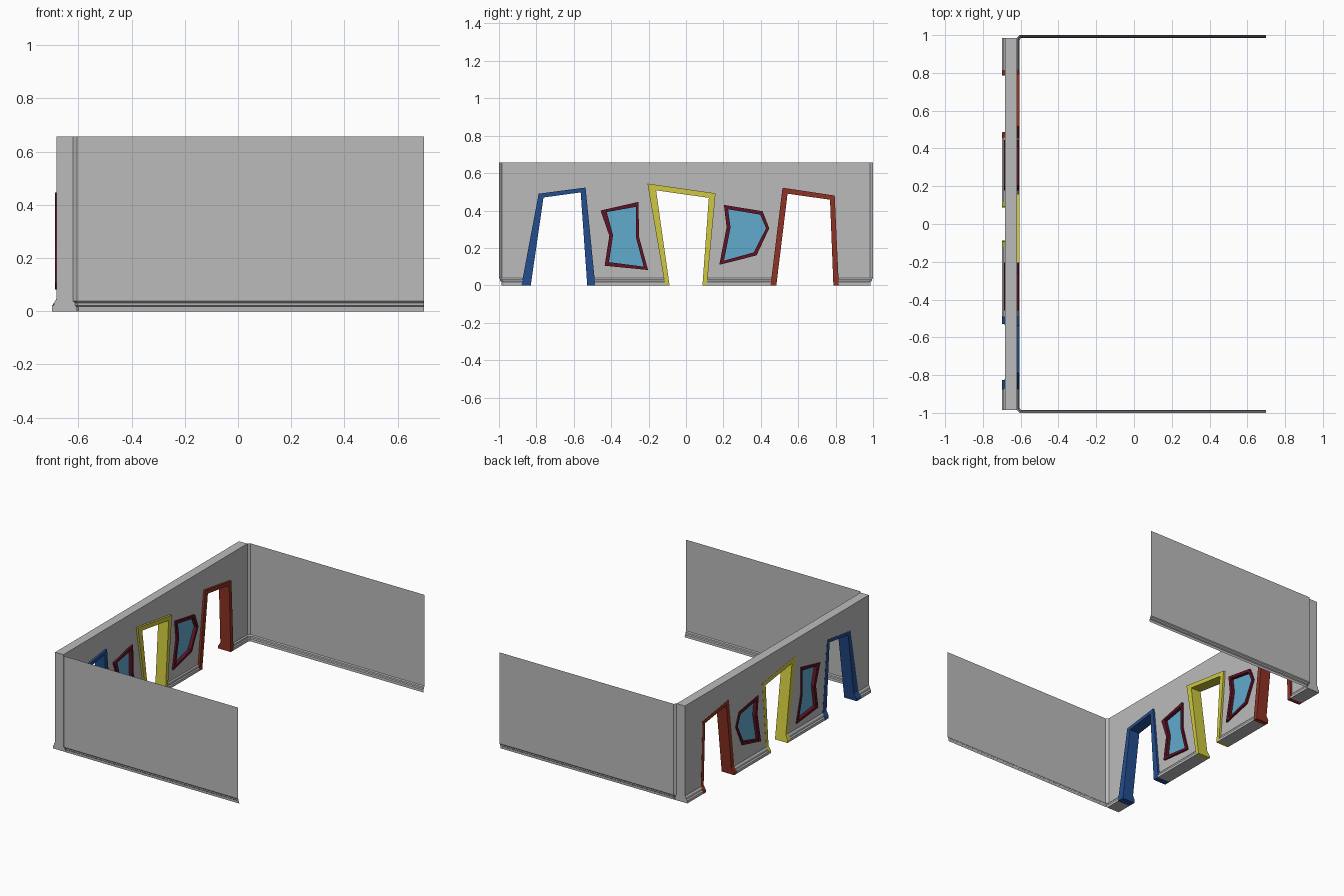
import bpy, bmesh

if "Cube" in bpy.data.objects:
    bpy.data.objects.remove(bpy.data.objects["Cube"])

def material(name, rgb):
    m = bpy.data.materials.new(name)
    m.diffuse_color = (*rgb, 1)
    m.use_nodes = True
    m.node_tree.nodes["Principled BSDF"].inputs["Base Color"].default_value = m.diffuse_color
    return m

GREY = material("wall grey", (0.50, 0.50, 0.50))
BLUE = material("door blue", (0.017, 0.075, 0.27))
YELLOW = material("door yellow", (0.62, 0.58, 0.05))
RED = material("door red", (0.27, 0.032, 0.017))
MAROON = material("window maroon", (0.115, 0.007, 0.018))
GLASS = material("glass blue", (0.12, 0.40, 0.61))

H, END = 0.656, 0.985      # wall height, half length of back wall

def finish(name, bm, mat):
    bmesh.ops.recalc_face_normals(bm, faces=bm.faces)
    me = bpy.data.meshes.new(name)
    bm.to_mesh(me)
    bm.free()
    me.materials.append(mat)
    ob = bpy.data.objects.new(name, me)
    bpy.context.collection.objects.link(ob)
    return ob

def prism(name, loop, mat):
    """Closed solid between two matching 3D loops made by loop(0), loop(1)."""
    bm = bmesh.new()
    a, b = ([bm.verts.new(p) for p in loop(k)] for k in (0, 1))
    bm.faces.new(a)
    bm.faces.new(b)
    for i in range(len(a)):
        j = (i + 1) % len(a)
        bm.faces.new((a[i], a[j], b[j], b[i]))
    return finish(name, bm, mat)

def plate(name, yz, x0, x1, mat):
    return prism(name, lambda k: [((x0, x1)[k], y, z) for y, z in yz], mat)

def profile_wall(name, xz, mat, half=END):
    return prism(name, lambda k: [(x, (-half, half)[k], z) for x, z in xz], mat)

def ring(name, outer, inner, x0, x1, mat):
    """Closed frame between an outer and an inner outline."""
    bm = bmesh.new()
    loops = [[bm.verts.new((x, y, z)) for y, z in pts]
             for pts, x in ((outer, x0), (outer, x1), (inner, x1), (inner, x0))]
    n = len(outer)
    for k in range(4):
        a, b = loops[k], loops[(k + 1) % 4]
        for i in range(n):
            j = (i + 1) % n
            bm.faces.new((a[i], a[j], b[j], b[i]))
    return finish(name, bm, mat)

def boolean(ob, other, op):
    """Apply a boolean and remove the helper."""
    mod = ob.modifiers.new("cut", 'BOOLEAN')
    mod.operation, mod.object, mod.solver = op, other, 'EXACT'
    other.hide_render = True
    dg = bpy.context.evaluated_depsgraph_get()
    me = bpy.data.meshes.new_from_object(ob.evaluated_get(dg))
    ob.modifiers.clear()
    ob.data = me
    bpy.data.objects.remove(other)

# back wall with skirting on both sides
back_wall = profile_wall("back_wall", [
    (-0.70, 0), (-0.70, 0.018), (-0.692, 0.024), (-0.690, 0.036), (-0.682, 0.046),
    (-0.682, H), (-0.62, H), (-0.62, 0.040), (-0.613, 0.032), (-0.612, 0.022),
    (-0.606, 0.017), (-0.606, 0)], GREY)

# crooked doorways: outer and inner outline (y, z)
doors = [
    ("blue", BLUE,
     [(-0.88, 0), (-0.788, 0.49), (-0.537, 0.523), (-0.485, 0)],
     [(-0.83, 0), (-0.762, 0.470), (-0.563, 0.497), (-0.528, 0)]),
    ("yellow", YELLOW,
     [(-0.112, 0), (-0.206, 0.544), (0.158, 0.492), (0.112, 0)],
     [(-0.088, 0), (-0.160, 0.508), (0.122, 0.468), (0.088, 0)]),
    ("red", RED,
     [(0.452, 0), (0.516, 0.522), (0.795, 0.48), (0.817, 0)],
     [(0.483, 0), (0.543, 0.490), (0.770, 0.458), (0.788, 0)]),
]
for name, mat, outer, inner in doors:
    hole = [(outer[0][0], -0.1), *outer, (outer[-1][0], -0.1)]
    boolean(back_wall, plate("cutter", hole, -0.8, -0.5, GREY), 'DIFFERENCE')
    low = lambda pts: [(pts[0][0], -0.05), *pts, (pts[-1][0], -0.05)]
    frame = plate(name + "_door_frame", low(outer) + low(inner)[::-1], -0.8, -0.5, mat)
    # trim the frame to the wall thickness, following the outer skirting
    body = profile_wall("helper", [
        (-0.70, 0), (-0.70, 0.018), (-0.683, 0.046), (-0.683, 0.62),
        (-0.606, 0.62), (-0.606, 0)], mat, 1.2)
    boolean(frame, body, 'INTERSECT')

# crooked windows: outer and inner outline (y, z)
windows = [
    ("left",
     [(-0.457, 0.40), (-0.255, 0.446), (-0.250, 0.255), (-0.203, 0.082), (-0.435, 0.105), (-0.410, 0.265)],
     [(-0.424, 0.392), (-0.268, 0.420), (-0.266, 0.25), (-0.226, 0.100), (-0.412, 0.124), (-0.390, 0.268)]),
    ("right",
     [(0.203, 0.430), (0.410, 0.396), (0.445, 0.305), (0.377, 0.160), (0.178, 0.110), (0.217, 0.310)],
     [(0.225, 0.407), (0.397, 0.378), (0.428, 0.305), (0.362, 0.176), (0.203, 0.132), (0.238, 0.308)]),
]
for name, outer, inner in windows:
    boolean(back_wall, plate("cutter", outer, -0.8, -0.5, GREY), 'DIFFERENCE')
    ring(name + "_window_frame", outer, inner, -0.688, -0.608, MAROON)
    plate(name + "_window_glass", inner, -0.666, -0.630, GLASS)

# thin side walls: bevelled corner, skirting stepping inwards at the foot
levels = [(0, H), (0, 0.038), (0.006, 0.032), (0.007, 0.022), (0.013, 0.017), (0.014, 0)]
for name, s in (("front", -1), ("rear", 1)):
    bm = bmesh.new()
    rows = [[bm.verts.new(p) for p in (
        (-0.62 + o, s * (END - o), z), (-0.606 + o / 2, s * (1 - o), z), (0.70, s * (1 - o), z))]
        for o, z in levels]
    for a, b in zip(rows, rows[1:]):
        for i in range(2):
            bm.faces.new((a[i], a[i + 1], b[i + 1], b[i]))
    finish(name + "_side_wall", bm, GREY)
